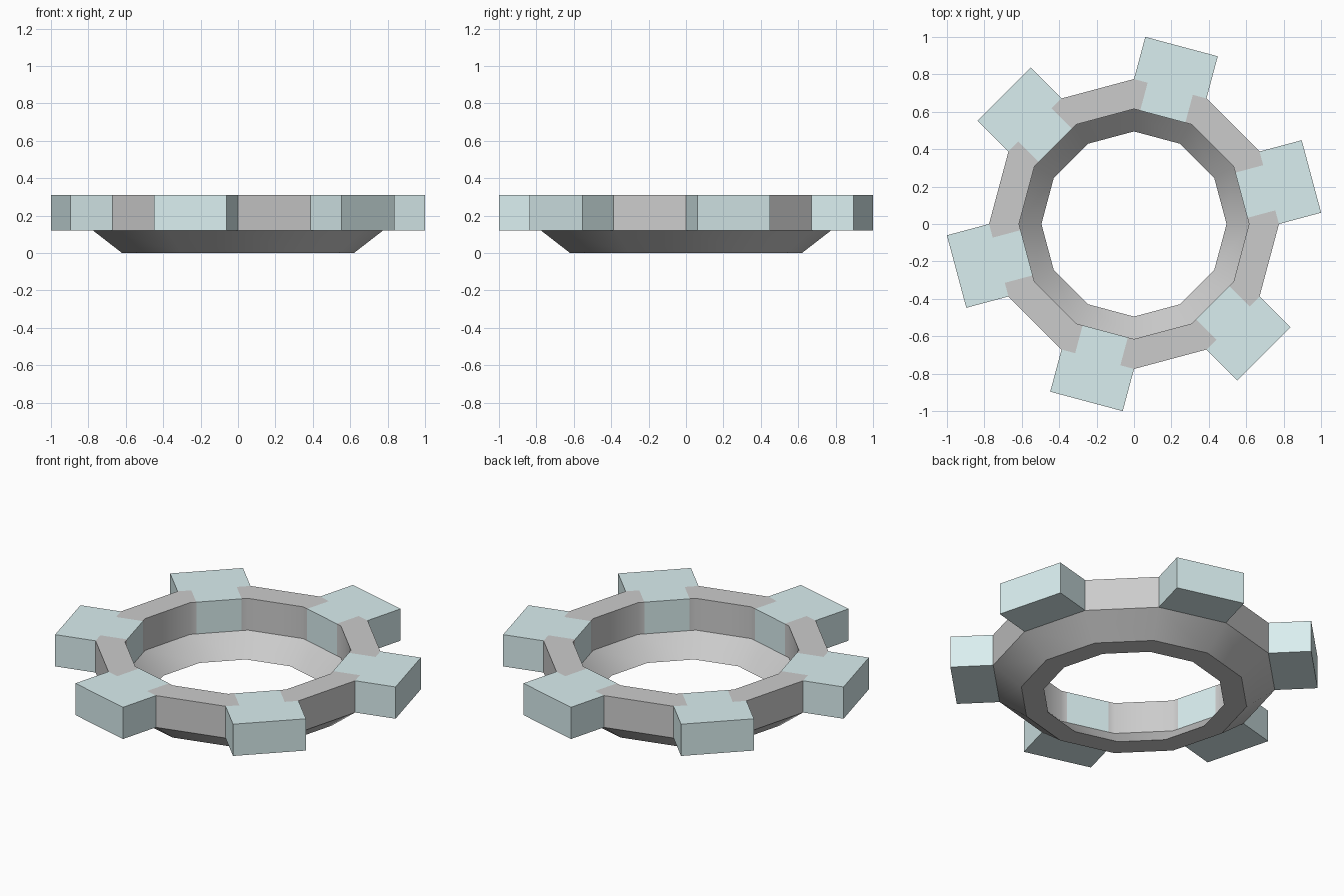
import bpy
from math import sin, cos, pi, radians

if "Cube" in bpy.data.objects:
    bpy.data.objects.remove(bpy.data.objects["Cube"])

Z0, Z1 = 0.12, 0.31            # bowl rim height, top height
RO, RI = 0.775, 0.615          # 12-sided ring radii (at corners)
AO, AI = RO * cos(pi / 12), RI * cos(pi / 12)   # facet distances
HALF = RO * sin(pi / 12)       # half width of a tooth
NECK = 0.125                   # half width of tooth strip across the ring
TIP = 0.982


def polar(r, deg):
    return (r * cos(radians(deg)), r * sin(radians(deg)))


def local(u, v, deg):
    c, s = cos(radians(deg)), sin(radians(deg))
    return (u * c - v * s, u * s + v * c)


def make(name, verts, faces, material=None):
    me = bpy.data.meshes.new(name)
    me.from_pydata(verts, [], faces)
    ob = bpy.data.objects.new(name, me)
    bpy.context.collection.objects.link(ob)
    if material:
        me.materials.append(material)
    bpy.ops.object.select_all(action='DESELECT')
    ob.select_set(True)
    bpy.context.view_layer.objects.active = ob
    bpy.ops.object.shade_smooth_by_angle(angle=radians(35))
    return ob


def add_prism(verts, faces, outline, walls, bottom=None):
    """Top cap, the exposed walls and optional part of the underside."""
    b, n = len(verts), len(outline)
    verts += [(x, y, Z0) for x, y in outline] + [(x, y, Z1) for x, y in outline]
    faces.append([b + n + i for i in range(n)])
    for i in walls:
        j = (i + 1) % n
        faces.append([b + i, b + j, b + n + j, b + n + i])
    if bottom:
        faces.append([b + i for i in reversed(bottom)])


teal = bpy.data.materials.new("pale_teal")
teal.diffuse_color = (0.70, 0.86, 0.87, 1)
teal.use_nodes = True
teal.node_tree.nodes["Principled BSDF"].inputs["Base Color"].default_value = teal.diffuse_color

# Teeth: wide blocks outside the ring, narrower strip running to the bore
verts, faces = [], []
shape = [(AI, -NECK), (AO, -NECK), (AO, -HALF), (TIP, -HALF),
         (TIP, HALF), (AO, HALF), (AO, NECK), (AI, NECK)]
for k in range(6):
    a = 15 + 60 * k
    add_prism(verts, faces, [local(u, v, a) for u, v in shape],
              (2, 3, 4, 7), (2, 3, 4, 5))
make("teeth", verts, faces, teal)

# Grey ring segments between the teeth
verts, faces = [], []
for k in range(6):
    a = 60 * k
    outline = [local(AO, NECK, a + 15), polar(RO, a + 30), polar(RO, a + 60),
               local(AO, -NECK, a + 75), local(AI, -NECK, a + 75),
               polar(RI, a + 60), polar(RI, a + 30), local(AI, NECK, a + 15)]
    add_prism(verts, faces, outline, (1, 4, 5, 6))
make("ring_segments", verts, faces)

# Tapered lower ring
profile = [(RO, Z0), (0.62, 0), (0.495, 0), (RI, Z0)]
verts = [(*polar(r, 30 * i), z) for i in range(12) for r, z in profile]
faces = []
for i in range(12):
    p, q = 4 * i, 4 * ((i + 1) % 12)
    for j in range(3):
        faces.append([p + j, p + j + 1, q + j + 1, q + j])
make("tapered_base", verts, faces)
